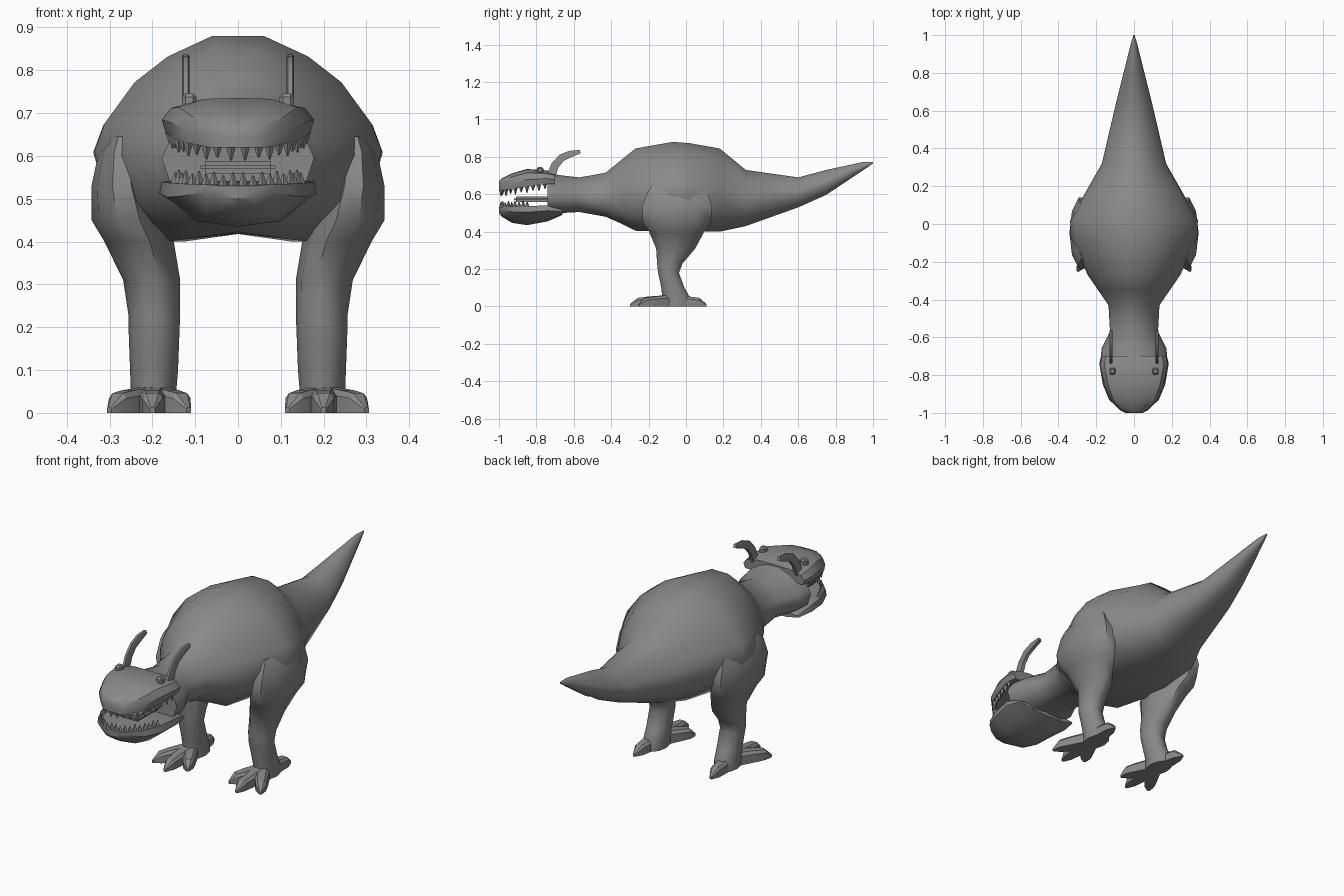
import bpy, bmesh, math
from mathutils import Vector, Matrix

old = bpy.data.objects.get("Cube")
if old:
    bpy.data.objects.remove(old)

grey = bpy.data.materials.new("plain grey")
grey.use_nodes = True
COLOUR = (0.25, 0.25, 0.25, 1)
grey.diffuse_color = COLOUR
grey.node_tree.nodes["Principled BSDF"].inputs["Base Color"].default_value = COLOUR


def finish(name, bm, angle=35):
    bmesh.ops.recalc_face_normals(bm, faces=bm.faces)
    mesh = bpy.data.meshes.new(name)
    bm.to_mesh(mesh)
    bm.free()
    mesh.materials.append(grey)
    obj = bpy.data.objects.new(name, mesh)
    bpy.context.collection.objects.link(obj)
    bpy.ops.object.select_all(action='DESELECT')
    obj.select_set(True)
    bpy.context.view_layer.objects.active = obj
    bpy.ops.object.shade_smooth_by_angle(angle=math.radians(angle))
    return obj


def add_loft(bm, rings):
    """Skin a list of closed rings and cap both ends."""
    rows = [[bm.verts.new(p) for p in ring] for ring in rings]
    n = len(rows[0])
    for a, b in zip(rows, rows[1:]):
        for i in range(n):
            j = (i + 1) % n
            bm.faces.new((a[i], a[j], b[j], b[i]))
    bm.faces.new(rows[0])
    bm.faces.new(rows[-1])


def loft(name, rings, angle=35):
    bm = bmesh.new()
    add_loft(bm, rings)
    return finish(name, bm, angle)


def section(half, y, low, high, w):
    """Symmetric upright ring from a half profile running top to bottom."""
    mid, h = (low + high) / 2, (high - low) / 2
    right = [Vector((x * w, y, mid + z * h)) for x, z in half]
    left = [Vector((-p.x, y, p.z)) for p in reversed(right) if p.x > 1e-6]
    return right + left


# Torso with neck and tail: y, bottom, top, half width
TORSO = [(0, 1), (.18, 1), (.49, .8), (.72, .55), (.93, .15),
         (1, -.12), (.9, -.6), (.5, -1), (0, -.92)]
body = [(-.74, .50, .715, .178), (-.66, .50, .70, .172), (-.57, .505, .69, .127),
        (-.43, .48, .715, .135), (-.35, .445, .78, .19), (-.27, .405, .845, .245),
        (-.07, .40, .88, .335), (.02, .40, .873, .338), (.18, .40, .845, .25),
        (.32, .43, .73, .17), (.6, .53, .69, .105), (.75, .597, .73, .068),
        (.95, .73, .773, .018), (1, .765, .772, .003)]
loft("body", [section(TORSO, *r) for r in body], 50)

# Jaws
UPPER = [(0, 1), (.5, .96), (.88, .55), (1, -.2), (.95, -1), (0, -1)]
LOWER = [(0, 1), (.97, 1), (1, .35), (.6, -.75), (0, -1)]
upper = [(-.70, .655, .715, .17), (-.75, .655, .728, .178), (-.85, .64, .735, .157),
         (-.93, .63, .712, .125), (-.985, .62, .685, .07), (-1, .62, .67, .04)]
lower = [(-.66, .49, .515, .165), (-.74, .455, .54, .184), (-.85, .435, .537, .165),
         (-.93, .447, .535, .132), (-.985, .48, .533, .075), (-1, .50, .53, .045)]
loft("upper_jaw", [section(UPPER, *r) for r in upper])
loft("lower_jaw", [section(LOWER, *r) for r in lower])


def walk(path, t):
    """Point at fraction t of the length of a polyline."""
    lengths = [(b - a).length for a, b in zip(path, path[1:])]
    left = t * sum(lengths)
    for a, b, d in zip(path, path[1:], lengths):
        if left <= d:
            return a.lerp(b, left / d)
        left -= d
    return path[-1]


def teeth(name, jaw, edge, up, count=10):
    path = [Vector((r[3] * .91, r[0] + .012, r[edge])) for r in jaw if r[0] < -.74]
    path.append(Vector((0, path[-1].y, path[-1].z)))
    bm = bmesh.new()
    for k in range(count):
        p = walk(path, (k + .5) / count)
        size = .034 if k % 2 else .027
        for s in (-1, 1):
            place = Matrix.Translation((s * p.x, p.y, p.z + up * (size / 2 - .003)))
            if up < 0:
                place = place @ Matrix.Rotation(math.pi, 4, 'X')
            bmesh.ops.create_cone(bm, cap_ends=True, segments=4, radius1=.012,
                                  radius2=.002, depth=size, matrix=place)
    finish(name, bm, 20)


teeth("upper_teeth", upper, 1, -1)
teeth("lower_teeth", lower, 2, 1)

# Tongue
bm = bmesh.new()
bmesh.ops.create_cube(bm, size=1, matrix=Matrix.Translation((0, -.825, .573))
                      @ Matrix.Diagonal((.175, .19, .03, 1)))
bmesh.ops.bevel(bm, geom=bm.edges[:], offset=.011, segments=2, affect='EDGES')
finish("tongue", bm)


def oval(cx, cy, z, rx, ry, n=10):
    return [Vector((cx + rx * math.cos(a), cy + ry * math.sin(a), z))
            for a in (2 * math.pi * i / n for i in range(n))]


def box_ring(centre, across, height, half_w, half_h):
    return [centre + across * (half_w * i) + height * (half_h * j)
            for i, j in ((-.6, 1), (.6, 1), (1, .5), (1, -1), (-1, -1), (-1, .5))]


# Leg outline: z, front y, back y, inner x, outer x
LEG = [(.645, -.19, .09, .25, .295), (.61, -.215, .125, .22, .325),
       (.53, -.245, .15, .20, .342), (.45, -.24, .142, .17, .342),
       (.40, -.205, .105, .15, .312), (.31, -.165, .055, .135, .268),
       (.23, -.158, -.015, .135, .256), (.18, -.152, -.035, .137, .255),
       (.10, -.135, -.005, .14, .252), (.04, -.13, .03, .145, .25),
       (0, -.13, .03, .145, .25)]
# Toe: heading in degrees from straight ahead (outward positive), length
TOES = [(-30, .17), (0, .21), (32, .19), (176, .20)]
# Horn path: y, z, half thickness
HORN = [(-.725, .69, .024), (-.70, .755, .021), (-.665, .795, .02),
        (-.62, .815, .018), (-.565, .828, .009)]

for side, s in (("left", 1), ("right", -1)):
    loft(side + "_leg", [oval(s * (a + b) / 2, (f + r) / 2, z, (b - a) / 2, (r - f) / 2)
                         for z, f, r, a, b in LEG], 50)

    # Foot with three front toes and a back toe
    bm = bmesh.new()
    for deg, length in TOES:
        a = math.radians(deg)
        ahead = Vector((s * math.sin(a), -math.cos(a), 0))
        across = Vector((-ahead.y, ahead.x, 0))
        start = Vector((s * .2, -.09, 0)) + ahead * .02
        rings = []
        for t, w, h in ((0, .034, .06), (.5, .029, .053), (.78, .024, .046), (1, .006, .012)):
            c = start + ahead * (t * (length - .02)) + Vector((0, 0, h / 2))
            rings.append(box_ring(c, across, Vector((0, 0, 1)), w, h / 2))
        add_loft(bm, rings)
    finish(side + "_foot", bm, 25)

    # Horn curving back
    rings = []
    for i, (y, z, r) in enumerate(HORN):
        p, q = HORN[max(i - 1, 0)], HORN[min(i + 1, len(HORN) - 1)]
        along = Vector((0, q[0] - p[0], q[1] - p[1])).normalized()
        normal = Vector((0, -along.z, along.y))
        rings.append(box_ring(Vector((s * .122, y, z)), Vector((1, 0, 0)), normal, .009, r))
    loft(side + "_horn", rings)

    # Eye knob on the brow
    bm = bmesh.new()
    bmesh.ops.create_cube(bm, size=1, matrix=Matrix.Translation((s * .114, -.78, .728))
                          @ Matrix.Diagonal((.034, .034, .036, 1)))
    bmesh.ops.bevel(bm, geom=bm.edges[:], offset=.008, segments=1, affect='EDGES')
    finish(side + "_eye", bm)
